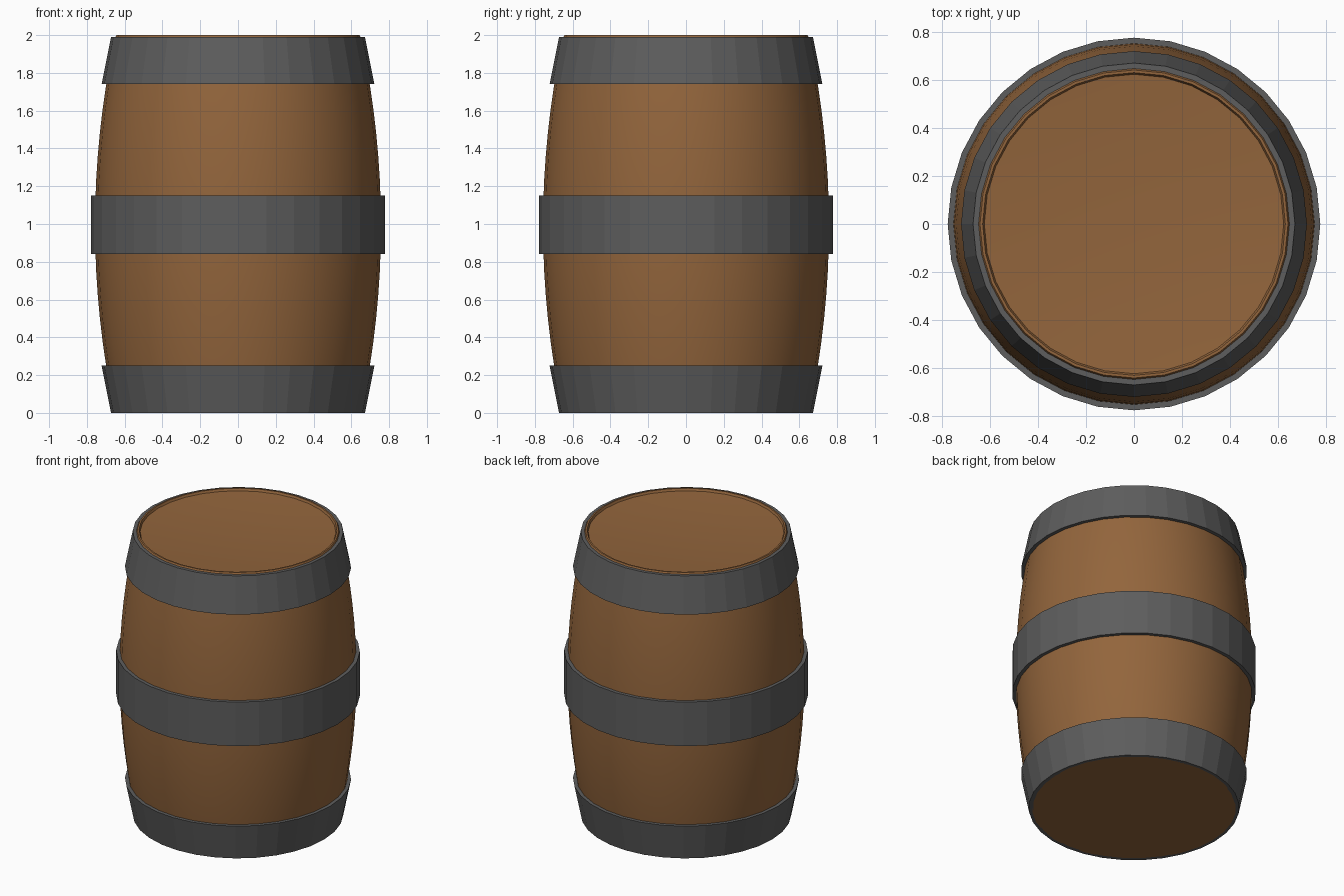
import bpy, bmesh, math

if "Cube" in bpy.data.objects:
    bpy.data.objects.remove(bpy.data.objects["Cube"])

SIDES = 32


def material(name, color):
    m = bpy.data.materials.new(name)
    m.diffuse_color = color
    m.use_nodes = True
    m.node_tree.nodes["Principled BSDF"].inputs["Base Color"].default_value = m.diffuse_color
    return m


def lathe(name, profile, mat, smooth=False, closed=False):
    """Revolve (radius, z) points around z; radius 0 becomes a pole."""
    bm = bmesh.new()
    rings = []
    for r, z in profile:
        if r == 0:
            rings.append([bm.verts.new((0, 0, z))] * SIDES)
        else:
            rings.append([bm.verts.new((r * math.cos(2 * math.pi * i / SIDES),
                                        r * math.sin(2 * math.pi * i / SIDES), z))
                          for i in range(SIDES)])
    pairs = list(zip(rings, rings[1:]))
    if closed:
        pairs.append((rings[-1], rings[0]))
    for a, b in pairs:
        for i in range(SIDES):
            j = (i + 1) % SIDES
            bm.faces.new(dict.fromkeys((a[i], a[j], b[j], b[i])))
    bmesh.ops.recalc_face_normals(bm, faces=bm.faces)
    mesh = bpy.data.meshes.new(name)
    bm.to_mesh(mesh)
    bm.free()
    obj = bpy.data.objects.new(name, mesh)
    bpy.context.collection.objects.link(obj)
    mesh.materials.append(mat)
    if smooth:
        bpy.context.view_layer.objects.active = obj
        obj.select_set(True)
        bpy.ops.object.shade_smooth_by_angle(angle=math.radians(30))
        obj.select_set(False)
    return obj


wood = material("wood", (0.29, 0.13, 0.045, 1))
iron = material("iron", (0.11, 0.11, 0.11, 1))

# Bulging wooden body with a thin rim and slightly dished lid
steps = 16
bulge = [(0.757 - 0.105 * (2 * k / steps - 1) ** 2, 1.985 * k / steps)
         for k in range(steps + 1)]
lid = [(0.643, 2.0), (0.632, 2.0), (0.625, 1.985), (0.45, 1.972), (0.22, 1.963), (0, 1.96)]
lathe("barrel_body", [(0, 0)] + bulge + lid, wood, smooth=True)

# Faceted iron hoops: (z, outer radius) at the lower and upper edges
hoops = {
    "bottom_hoop": (0.0, 0.672, 0.25, 0.722),
    "middle_hoop": (0.84, 0.778, 1.15, 0.778),
    "top_hoop": (1.74, 0.722, 1.99, 0.672),
}
for name, (z0, r0, z1, r1) in hoops.items():
    t = 0.026
    lathe(name, [(r0, z0), (r1, z1), (r1 - t, z1), (r0 - t, z0)], iron, closed=True)
